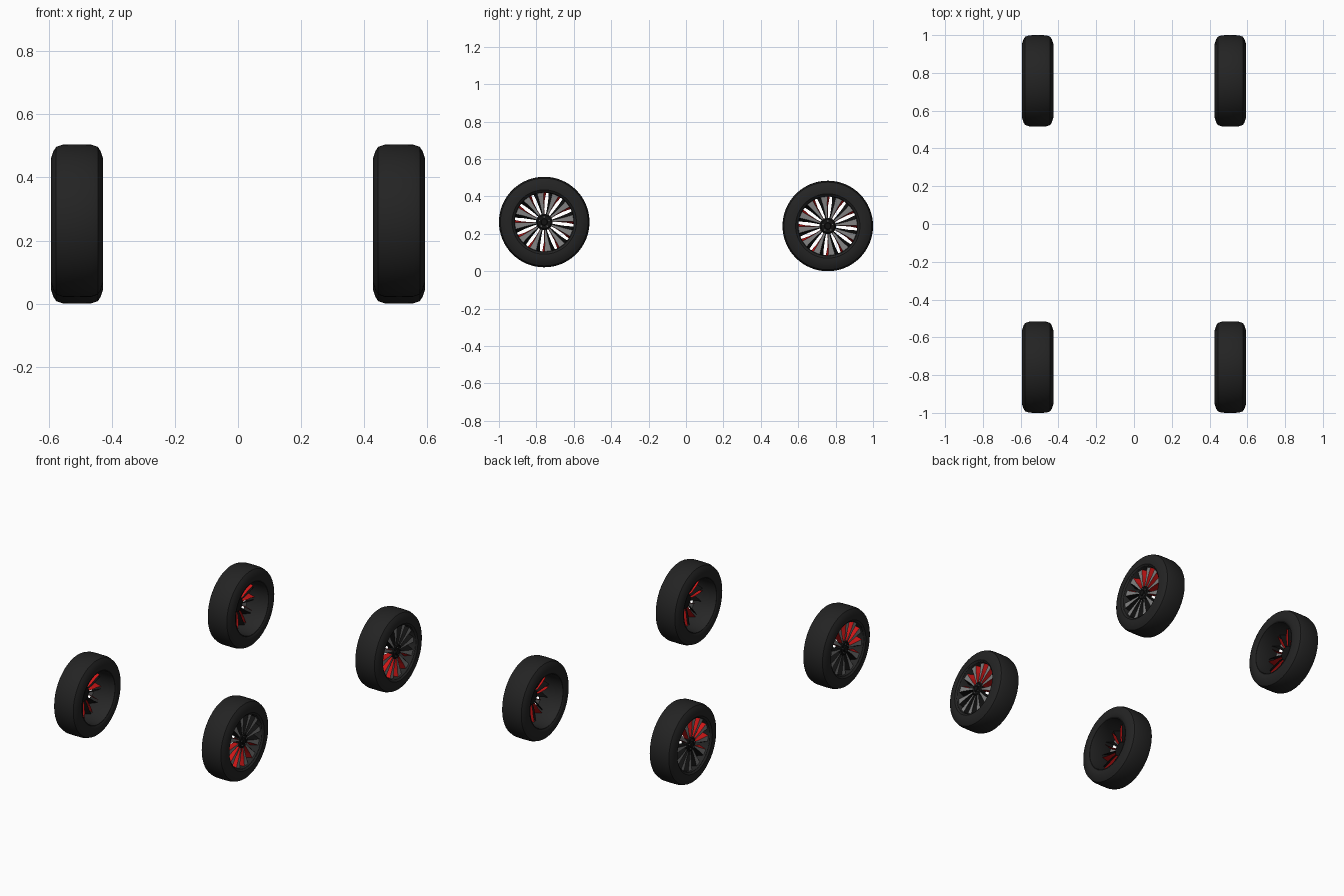
import bpy, bmesh
from math import cos, sin, tau

if "Cube" in bpy.data.objects:
    bpy.data.objects.remove(bpy.data.objects["Cube"])


def material(name, r, g, b):
    m = bpy.data.materials.new(name)
    m.use_nodes = True
    m.diffuse_color = (r, g, b, 1)
    m.node_tree.nodes["Principled BSDF"].inputs["Base Color"].default_value = (r, g, b, 1)
    return m


rubber = material("tyre_rubber", 0.017, 0.017, 0.017)
barrel = material("barrel_dark", 0.02, 0.02, 0.02)
black = material("gloss_black", 0.006, 0.006, 0.006)
grey = material("machined_grey", 0.22, 0.22, 0.22)
red = material("accent_red", 0.6, 0.008, 0.008)
steel = material("bolt_steel", 0.15, 0.15, 0.15)

SPOKES = 12
TYRE = [(0.163, -0.076), (0.172, -0.082), (0.195, -0.083), (0.22, -0.075),
        (0.234, -0.066), (0.241, -0.045), (0.242, 0), (0.241, 0.045),
        (0.234, 0.066), (0.22, 0.075), (0.195, 0.083), (0.172, 0.082), (0.163, 0.074)]
BARREL = [(0.165, -0.076), (0.16, -0.078), (0.157, -0.06), (0.157, 0.066),
          (0.161, 0.073), (0.165, 0.074)]
HUB = [(0, 0.066), (0.016, 0.066), (0.018, 0.06), (0.036, 0.06), (0.044, 0.054), (0.044, 0.02), (0, 0.02)]


def finish(bm, name, mats, centre, smooth=True):
    mesh = bpy.data.meshes.new(name)
    bm.to_mesh(mesh)
    bm.free()
    for m in mats:
        mesh.materials.append(m)
    ob = bpy.data.objects.new(name, mesh)
    ob.location = centre
    bpy.context.collection.objects.link(ob)
    if smooth:
        bpy.ops.object.select_all(action='DESELECT')
        ob.select_set(True)
        bpy.context.view_layer.objects.active = ob
        bpy.ops.object.shade_smooth_by_angle(angle=0.6)


def lathe(name, profile, side, mat, centre, steps=64, closed=True):
    """Turn a (radius, axial) profile around the axle."""
    bm = bmesh.new()
    rings = [[bm.verts.new((side * x, r * cos(tau * i / steps), r * sin(tau * i / steps)))
              for r, x in profile] for i in range(steps)]
    n = len(profile)
    for i in range(steps):
        a, b = rings[i], rings[(i + 1) % steps]
        for j in range(n if closed else n - 1):
            k = (j + 1) % n
            bm.faces.new((a[j], a[k], b[k], b[j]))
    bmesh.ops.remove_doubles(bm, verts=bm.verts, dist=1e-5)
    bmesh.ops.recalc_face_normals(bm, faces=bm.faces)
    finish(bm, name, [mat], centre)


def spokes(name, side, centre):
    """Open-backed blades: red flank, machined face, black flank."""
    bm = bmesh.new()
    pitch = tau / SPOKES
    # radius, face depth, back depth, and the four angular edges as pitch fractions
    rows = [(0.036, 0.054, 0.03, (-0.32, -0.26, 0.22, 0.34)),
            (0.07, 0.057, 0.02, (-0.25, -0.20, 0.17, 0.36)),
            (0.115, 0.060, 0.016, (-0.29, -0.20, 0.19, 0.40)),
            (0.158, 0.063, 0.014, (-0.38, -0.22, 0.22, 0.46))]
    for s in range(SPOKES):
        grid = []
        for r, front, back, edges in rows:
            line = []
            for c, e in enumerate(edges):
                a = (s + 0.25 + e) * pitch
                x = front if c in (1, 2) else back
                line.append(bm.verts.new((side * x, r * cos(a), r * sin(a))))
            grid.append(line)
        for p, q in zip(grid, grid[1:]):
            for c in range(3):
                quad = (p[c], q[c], q[c + 1], p[c + 1])
                f = bm.faces.new(quad if side > 0 else quad[::-1])
                f.material_index = c
    finish(bm, name, [red, grey, black], centre, smooth=False)


def bolts(name, side, centre):
    """Five wheel bolts set around the centre cap."""
    bm = bmesh.new()
    for i in range(5):
        a = tau * (i / 5 + 0.05)
        rings = []
        for x in (0.058, 0.064):
            rings.append([bm.verts.new((side * x, 0.027 * cos(a) + 0.004 * cos(tau * k / 6),
                                        0.027 * sin(a) + 0.004 * sin(tau * k / 6))) for k in range(6)])
        bm.faces.new(rings[1])
        for k in range(6):
            n = (k + 1) % 6
            bm.faces.new((rings[0][k], rings[0][n], rings[1][n], rings[1][k]))
    bmesh.ops.recalc_face_normals(bm, faces=bm.faces)
    finish(bm, name, [steel], centre, smooth=False)


# Four wheels, mirrored left to right, the front pair sitting slightly higher
for end, y, z in (("front", -0.758, 0.263), ("rear", 0.758, 0.242)):
    for label, side in (("left", 1), ("right", -1)):
        centre = (side * 0.51, y, z)
        tag = end + "_" + label + "_"
        lathe(tag + "tyre", TYRE, side, rubber, centre)
        lathe(tag + "rim_barrel", BARREL, side, barrel, centre)
        lathe(tag + "hub", HUB, side, black, centre, steps=32, closed=False)
        spokes(tag + "spokes", side, centre)
        bolts(tag + "bolts", side, centre)
